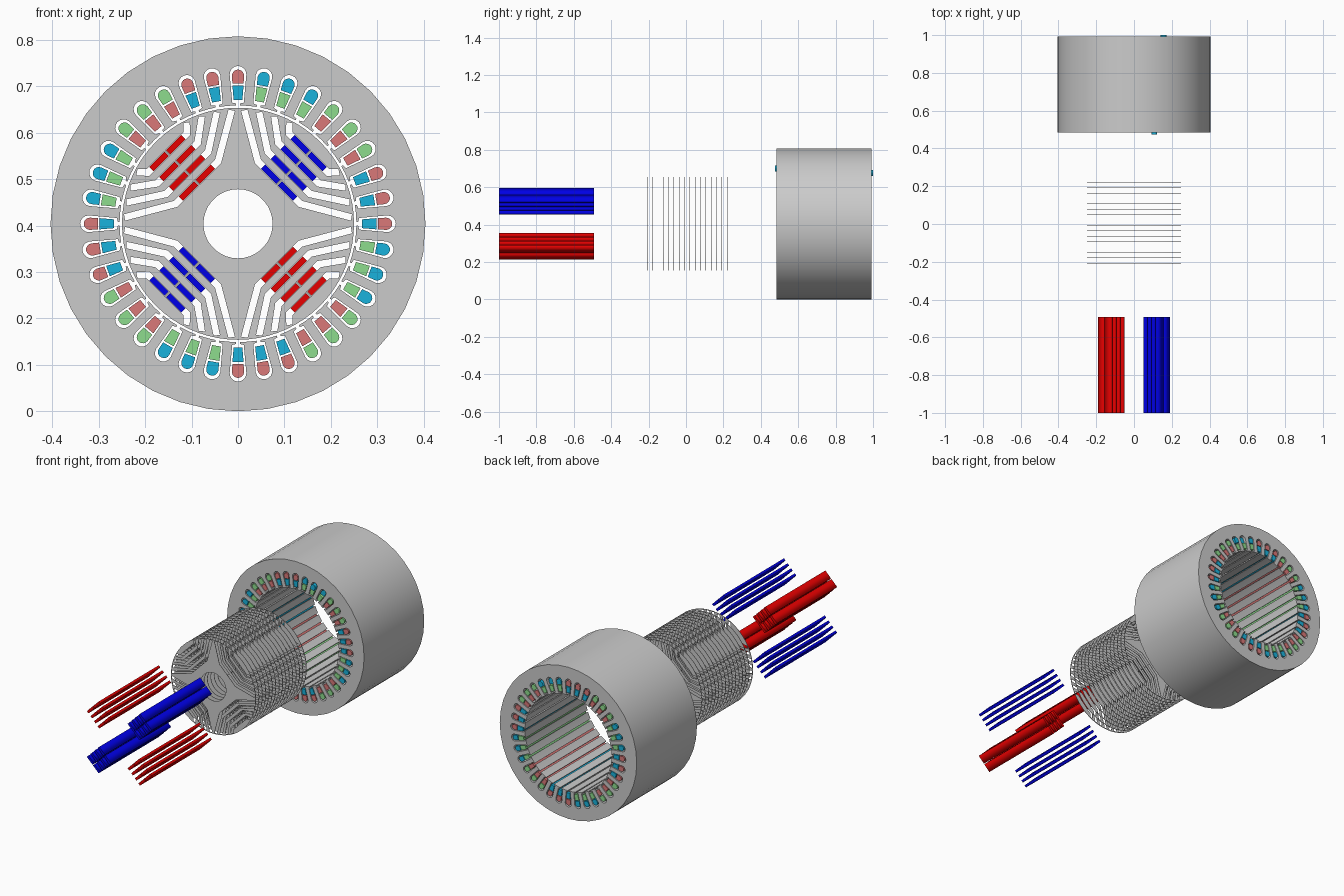
import bpy, bmesh
from math import sin, cos, pi, radians
from mathutils import Vector, Matrix

if "Cube" in bpy.data.objects:
    bpy.data.objects.remove(bpy.data.objects["Cube"])

CZ = 0.404   # height of the motor axis


def material(name, rgb):
    m = bpy.data.materials.new(name)
    m.diffuse_color = (*rgb, 1)
    m.use_nodes = True
    m.node_tree.nodes["Principled BSDF"].inputs["Base Color"].default_value = m.diffuse_color
    return m


def turn(points, a):
    """Place (sideways, outward) points at clock angle a around the axis."""
    return [(u * cos(a) + r * sin(a), r * cos(a) - u * sin(a)) for u, r in points]


def circle(r, n):
    return [(r * sin(2 * pi * i / n), r * cos(2 * pi * i / n)) for i in range(n)]


def dome(r0, rad, n=8):
    """Half circle, from left to right, bulging outward."""
    return [(-rad * cos(pi * i / n), r0 + rad * sin(pi * i / n)) for i in range(n + 1)]


def extrude(name, loops, y0, y1, mat=None, smooth=True):
    """Fill closed loops (inner loops become holes) and extrude along y."""
    cu = bpy.data.curves.new(name, 'CURVE')
    cu.dimensions = '2D'
    cu.fill_mode = 'BOTH'
    cu.extrude = (y1 - y0) / 2
    for pts in loops:
        sp = cu.splines.new('POLY')
        sp.points.add(len(pts) - 1)
        for p, (x, y) in zip(sp.points, pts):
            p.co = (x, y, 0, 1)
        sp.use_cyclic_u = True
    tmp = bpy.data.objects.new(name + "_curve", cu)
    bpy.context.collection.objects.link(tmp)
    bpy.context.view_layer.update()
    dg = bpy.context.evaluated_depsgraph_get()
    me = bpy.data.meshes.new_from_object(tmp.evaluated_get(dg))
    bpy.data.objects.remove(tmp)
    bm = bmesh.new()
    bm.from_mesh(me)
    bmesh.ops.remove_doubles(bm, verts=bm.verts, dist=1e-5)
    bm.transform(Matrix.Rotation(pi / 2, 4, 'X'))
    bmesh.ops.recalc_face_normals(bm, faces=bm.faces)
    bm.to_mesh(me)
    bm.free()
    me.name = name
    me.materials.clear()
    if mat:
        me.materials.append(mat)
    ob = bpy.data.objects.new(name, me)
    ob.location = (0, (y0 + y1) / 2, CZ)
    bpy.context.collection.objects.link(ob)
    if smooth:
        bpy.ops.object.select_all(action='DESELECT')
        ob.select_set(True)
        bpy.context.view_layer.objects.active = ob
        bpy.ops.object.shade_smooth_by_angle(angle=radians(30))
    return ob


# Stator: ring whose bore opens into 36 round-ended slots
S0, S1, BORE = 0.485, 0.992, 0.255
slot = ([(-0.004, BORE), (-0.004, 0.259), (-0.0125, 0.261)] + dome(0.322, 0.018)
        + [(0.0125, 0.261), (0.004, 0.259), (0.004, BORE)])
bore = []
for k in range(36):
    a = radians(10 * k)
    bore += turn(slot, a) + turn([(0, BORE)], a + radians(5))
extrude("stator_core", [circle(0.404, 40), bore], S0, S1)

# Windings: two bars per slot, three phases in groups of three slots
phases = [("red", material("winding_red", (0.70, 0.19, 0.19))),
          ("cyan", material("winding_cyan", (0.01, 0.45, 0.72))),
          ("green", material("winding_green", (0.27, 0.72, 0.27)))]
outer_bar = [(-0.0120, 0.302)] + dome(0.319, 0.0132) + [(0.0120, 0.302)]
inner_bar = [(-0.0095, 0.267), (-0.0120, 0.298), (0.0120, 0.298), (0.0095, 0.267)]
bars = [[], [], []]
for k in range(36):
    a = radians(10 * k)
    p = (k + 2) // 3 % 3
    bars[(p + 1) % 3].append(turn(inner_bar, a))
    if k == 2:      # bar that slid forward
        extrude("winding_forward_bar", [turn(outer_bar, a)], 0.475, 0.982, phases[p][1])
    elif k == 3:    # bar that slid backward
        extrude("winding_backward_bar", [turn(outer_bar, a)], 0.493, 1.0, phases[p][1])
    else:
        bars[p].append(turn(outer_bar, a))
for (name, mat), loops in zip(phases, bars):
    extrude("winding_" + name, loops, S0, S1, mat)

# Rotor: stack of thin sheets with four layers of bent flux barriers per pole
layers = [(0.125, 0.064, 3.2), (0.155, 0.064, 10.8),
          (0.185, 0.062, 18.6), (0.215, 0.059, 27)]   # depth, elbow, rim angle


def barrier(d, elbow, rim, w=0.0072):
    """Half barrier: straight along the magnet, then an arm to the rim."""
    b = Vector((elbow, d))
    g = radians(45 - rim)
    c = Vector((sin(g), cos(g))) * 0.2455
    n1 = Vector((0, 1))
    arm = (c - b).normalized()
    n2 = Vector((-arm.y, arm.x))
    miter = (n1 + n2) / (1 + n1.dot(n2)) * w
    a = Vector((0.0015, d))
    return [tuple(v) for v in (a + n1 * w, b + miter, c + n2 * w,
                               c - n2 * w, b - miter, a - n1 * w)]


loops = [circle(0.25, 72), circle(0.0745, 36)]
for q in range(4):
    for layer in layers:
        half = barrier(*layer)
        # keep the arm ends just inside the rim
        half = [tuple(Vector(p) * min(1, 0.2465 / Vector(p).length)) for p in half]
        for s in (1, -1):
            loops.append(turn([(s * u, r) for u, r in half], radians(45 + 90 * q)))
rotor = extrude("rotor_sheets", loops, -0.208, -0.206, smooth=False)
arr = rotor.modifiers.new("stack", 'ARRAY')
arr.count = 16
arr.use_relative_offset = False
arr.use_constant_offset = True
arr.constant_offset_displace = (0, 0.0285, 0)

# Magnets: two bars per barrier layer, poles alternating blue and red
for i, (name, rgb) in enumerate([("blue", (0, 0, 0.8)), ("red", (0.8, 0, 0))]):
    loops = []
    for q in (i, i + 2):
        for d, _, _ in layers:
            for s in (1, -1):
                box = [(s * 0.002, d - 0.0065), (s * 0.049, d - 0.0065),
                       (s * 0.049, d + 0.0065), (s * 0.002, d + 0.0065)]
                loops.append(turn(box, radians(45 + 90 * q)))
    extrude("magnets_" + name, loops, -1.0, -0.493, material("magnet_" + name, rgb), smooth=False)
